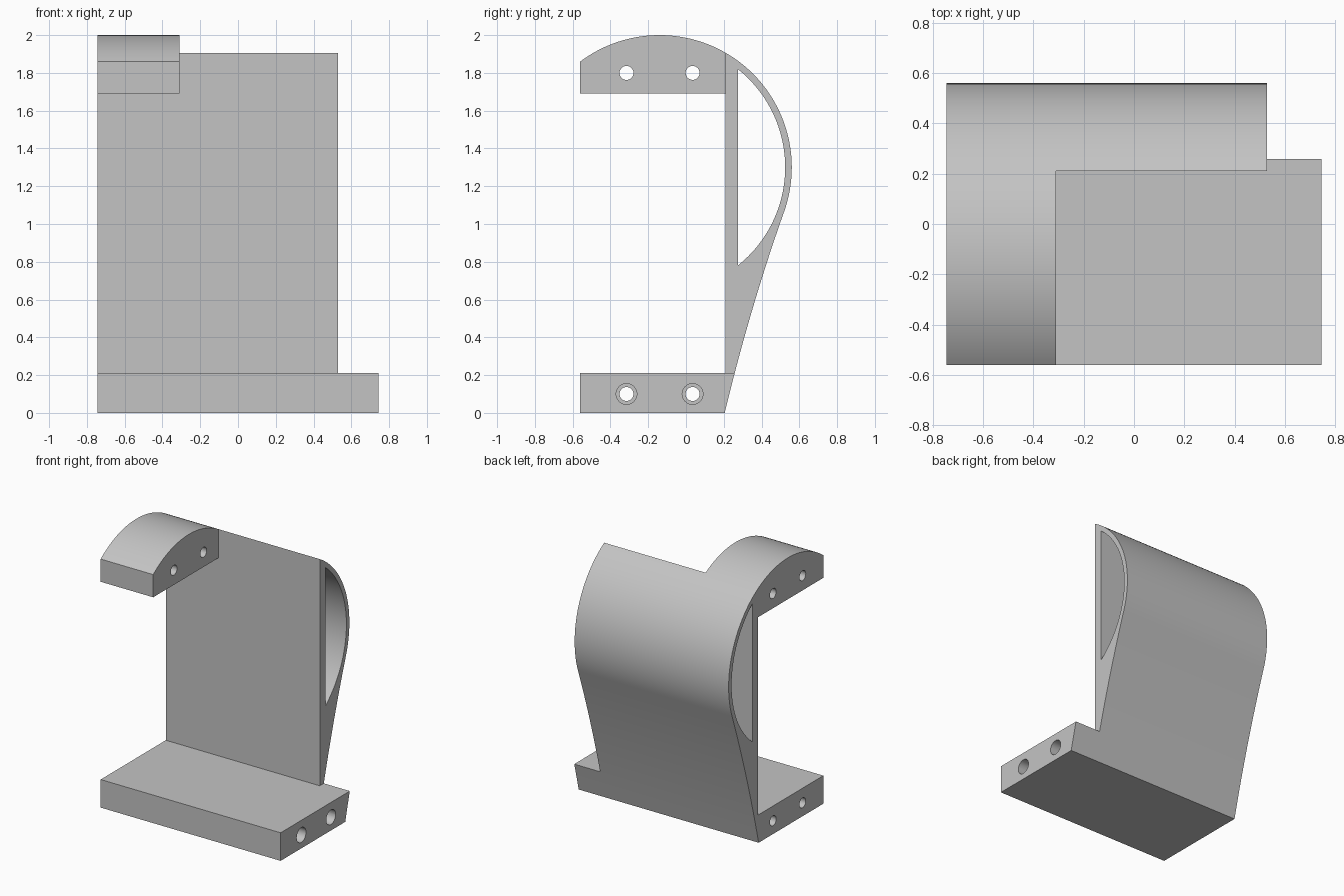
import bpy, bmesh, math
from mathutils import Vector

if "Cube" in bpy.data.objects:
    bpy.data.objects.remove(bpy.data.objects["Cube"], do_unlink=True)

grey = bpy.data.materials.new("plain grey")
grey.use_nodes = True
colour = (0.55, 0.55, 0.55, 1)
grey.diffuse_color = colour
grey.node_tree.nodes["Principled BSDF"].inputs["Base Color"].default_value = colour

# Shared dimensions
LEFT, RIGHT = -0.745, 0.745
WALL_END, HOOK_END = 0.53, -0.31
FRONT, WALL_Y, BASE_TOP = -0.56, 0.21, 0.21
CENTRE, RADIUS, SKIN = Vector((-0.14, 1.3)), 0.7, 0.035
HOLE_Y = (-0.315, 0.035)


def arc(a0, a1, n, centre=CENTRE, r=RADIUS):
    """Points (y, z) on a circle between two angles in degrees."""
    angles = [math.radians(a0 + (a1 - a0) * i / n) for i in range(n + 1)]
    return [centre + Vector((math.cos(a), math.sin(a))) * r for a in angles]


def flare(t):
    """Gently hollow lower back, from the foot up to the round."""
    foot, pull, top = Vector((0.205, 0)), Vector((0.339, 0.558)), arc(-19.7, 0, 1)[0]
    return foot * (1 - t) ** 2 + pull * 2 * t * (1 - t) + top * t * t


def prism(name, profile, x0, x1):
    """Extrude a (y, z) outline along x."""
    bm = bmesh.new()
    face = bm.faces.new([bm.verts.new((x0, p[0], p[1])) for p in profile])
    out = bmesh.ops.extrude_face_region(bm, geom=[face])["geom"]
    moved = [v for v in out if isinstance(v, bmesh.types.BMVert)]
    bmesh.ops.translate(bm, verts=moved, vec=(x1 - x0, 0, 0))
    bmesh.ops.recalc_face_normals(bm, faces=bm.faces)
    mesh = bpy.data.meshes.new(name)
    bm.to_mesh(mesh)
    bm.free()
    mesh.materials.append(grey)
    obj = bpy.data.objects.new(name, mesh)
    bpy.context.collection.objects.link(obj)
    return obj


def activate(obj):
    bpy.ops.object.select_all(action="DESELECT")
    obj.select_set(True)
    bpy.context.view_layer.objects.active = obj


def cut(obj, cutter):
    activate(obj)
    mod = obj.modifiers.new("cut", "BOOLEAN")
    mod.operation, mod.solver, mod.object = "DIFFERENCE", "EXACT", cutter
    bpy.ops.object.modifier_apply(modifier=mod.name)
    bpy.data.objects.remove(cutter, do_unlink=True)


def drill(obj, z, r, x0, x1):
    for y in HOLE_Y:
        circle = arc(0, 360, 32, Vector((y, z)), r)[:-1]
        cut(obj, prism("drill", circle, x0, x1))


# Base block with a sloping back and stepped bolt holes
SPLIT = 0.19
lower_back = [flare(SPLIT * i / 4) for i in range(5)]
lower_back[-1].y = BASE_TOP
base = prism("base_block", [(FRONT, 0)] + lower_back + [(FRONT, BASE_TOP)], LEFT, RIGHT)
drill(base, 0.1, 0.037, LEFT - 0.1, RIGHT + 0.1)
drill(base, 0.1, 0.055, WALL_END, RIGHT + 0.1)

# Upright wall with a rounded back and an open pocket
upper_back = [flare(SPLIT + (1 - SPLIT) * i / 20) for i in range(1, 20)]
wall = prism("back_wall", [(WALL_Y, BASE_TOP), lower_back[-1]] + upper_back
             + arc(-19.7, 60, 40), LEFT, WALL_END)
half = math.degrees(math.acos((0.275 - CENTRE.x) / (RADIUS - SKIN)))
pocket = arc(-half, half, 48, r=RADIUS - SKIN)
cut(wall, prism("pocket", pocket, LEFT - 0.1, WALL_END + 0.1))

# Overhanging arm that continues the round of the wall
hook = prism("top_arm", [(FRONT, 1.69), (WALL_Y, 1.69)] + arc(60, 126.87, 34), LEFT, HOOK_END)
drill(hook, 1.8, 0.037, LEFT - 0.1, HOOK_END + 0.1)

for part in (base, wall, hook):
    activate(part)
    bpy.ops.object.shade_smooth_by_angle(angle=math.radians(30))
